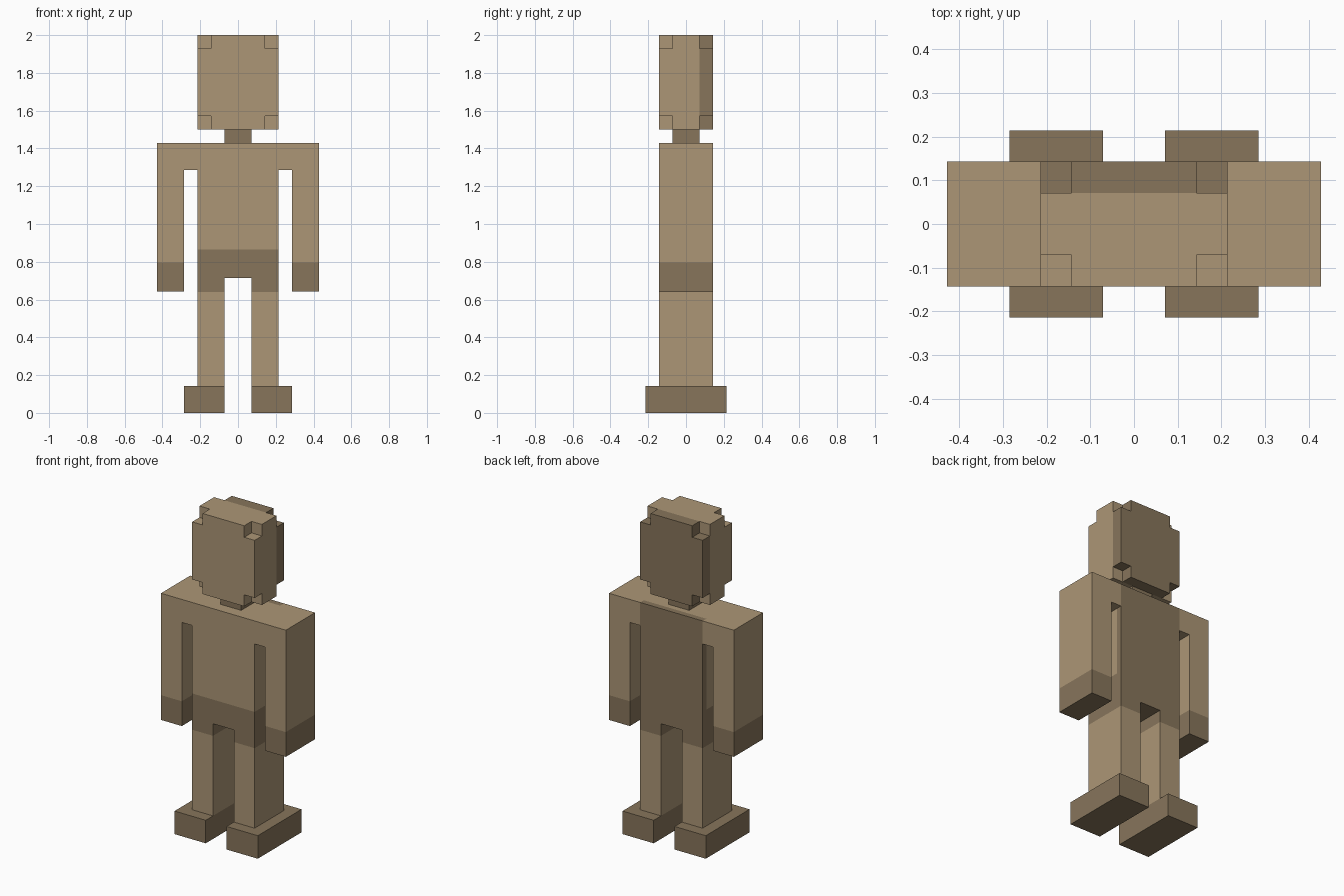
import bpy, bmesh
from itertools import product
from mathutils import Vector

cube = bpy.data.objects.get("Cube")
if cube:
    bpy.data.objects.remove(cube, do_unlink=True)

U = 1 / 14  # one block unit; the figure is 28 blocks tall


def material(name, rgb):
    m = bpy.data.materials.new(name)
    m.use_nodes = True
    m.diffuse_color = (*rgb, 1)
    bsdf = next(n for n in m.node_tree.nodes if n.type == 'BSDF_PRINCIPLED')
    bsdf.inputs["Base Color"].default_value = (*rgb, 1)
    bsdf.inputs["Roughness"].default_value = 0.9
    return m


MATS = [material("light tan", (0.413, 0.305, 0.181)),
        material("dark brown", (0.242, 0.178, 0.105))]


def blocks(name, xs, ys, zs, dark=lambda c: False, empty=lambda c: False):
    """Closed skin around the filled cells of a grid given by its cut planes."""
    cuts = (xs, ys, zs)
    centre = lambda i: Vector([(cuts[a][i[a]] + cuts[a][i[a] + 1]) / 2 for a in range(3)])
    filled = {i for i in product(*(range(len(c) - 1) for c in cuts)) if not empty(centre(i))}
    bm = bmesh.new()
    for i in filled:
        for a, side in product(range(3), (0, 1)):
            n = list(i)
            n[a] += 2 * side - 1
            if tuple(n) in filled:
                continue
            b, c = (a + 1) % 3, (a + 2) % 3
            corners = []
            for db, dc in ((0, 0), (1, 0), (1, 1), (0, 1)):
                p = [0, 0, 0]
                p[a] = cuts[a][i[a] + side] * U
                p[b] = cuts[b][i[b] + db] * U
                p[c] = cuts[c][i[c] + dc] * U
                corners.append(bm.verts.new(p))
            face = bm.faces.new(corners if side else corners[::-1])
            face.material_index = int(dark(centre(i)))
    bmesh.ops.remove_doubles(bm, verts=bm.verts, dist=1e-5)
    # merge the flat cells that share a colour
    bmesh.ops.dissolve_limit(bm, angle_limit=0.01, verts=bm.verts, edges=bm.edges,
                             delimit={'MATERIAL'})
    mesh = bpy.data.meshes.new(name)
    bm.to_mesh(mesh)
    bm.free()
    for m in MATS:
        mesh.materials.append(m)
    ob = bpy.data.objects.new(name, mesh)
    bpy.context.collection.objects.link(ob)
    return ob


def span(side, *values):
    """Cut planes for a left (+1) or right (-1) part, in rising order."""
    return sorted(side * v for v in values)


# head: corners notched out, dark hair layer at the back
blocks("head", (-3, -2, 2, 3), (-2, -1, 1, 2), (21, 22, 27, 28),
       dark=lambda c: c.y > 1,
       empty=lambda c: abs(c.x) > 2 and abs(c.y) > 1 and abs(c.z - 24.5) > 2.5)

# neck
blocks("neck", (-1, 1), (-1, 1), (20, 21), dark=lambda c: True)

# torso: dark hips and dark back
blocks("torso", (-3, 3), (-2, 1.5, 2), (10, 12.1, 20),
       dark=lambda c: c.z < 12.1 or c.y > 1.5)

for side, word in ((1, "left"), (-1, "right")):
    # arm with its shoulder, dark hand at the end
    blocks(word + "_arm", span(side, 3, 4, 6), (-2, 2), (9, 11.15, 18, 20),
           dark=lambda c: c.z < 11.15,
           empty=lambda c: abs(c.x) < 4 and c.z < 18)
    # leg, dark at the hip
    blocks(word + "_leg", span(side, 1, 3), (-2, 2), (2, 8.95, 10),
           dark=lambda c: c.z > 8.95)
    # shoe
    blocks(word + "_shoe", span(side, 1, 4), (-3, 3), (0, 2), dark=lambda c: True)
